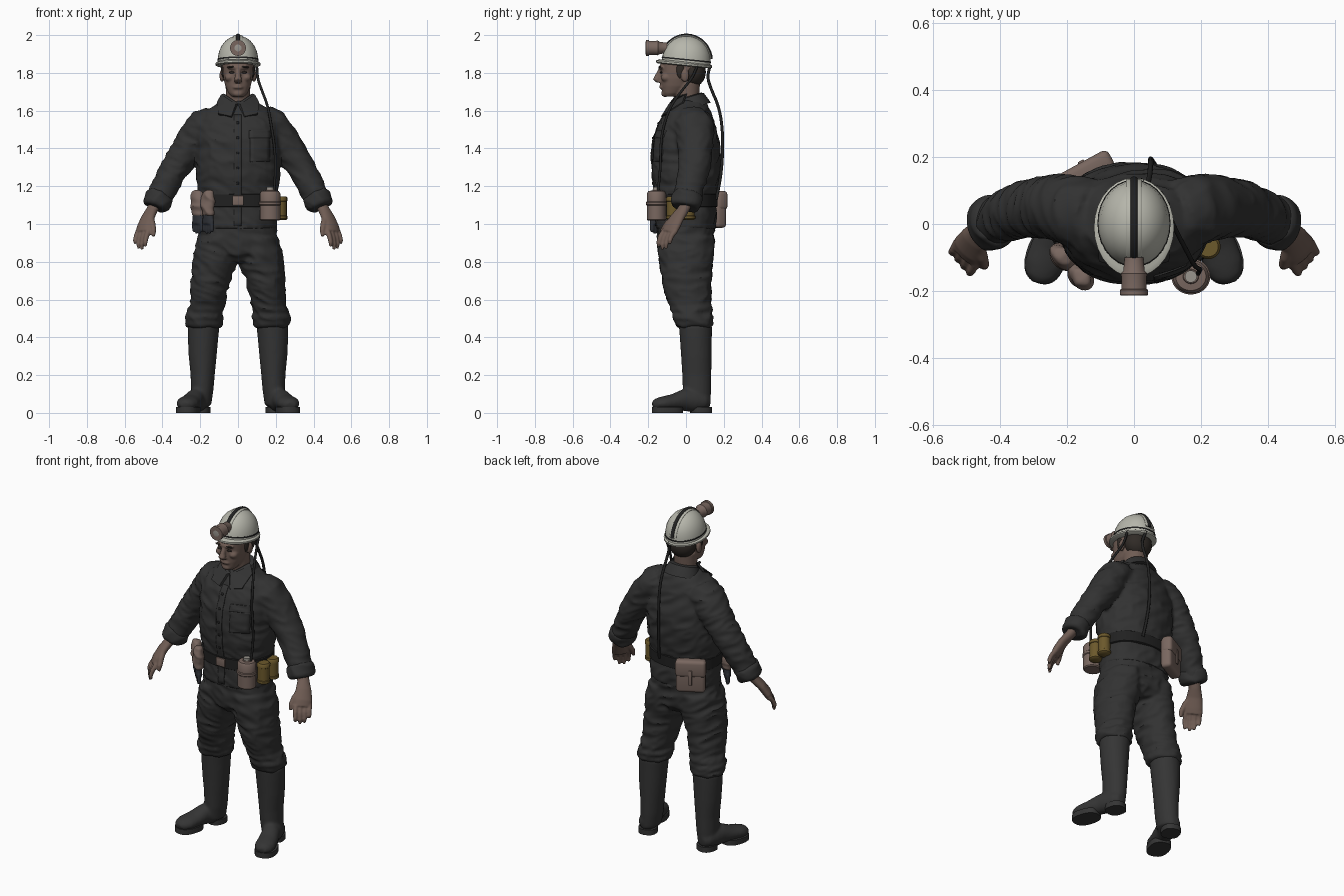
import bpy, bmesh, math
from mathutils import Vector as V, Matrix as M, noise
from mathutils.bvhtree import BVHTree

X, Y, Z = V((1, 0, 0)), V((0, 1, 0)), V((0, 0, 1))

def mat(name, *c):
    m = bpy.data.materials.new(name)
    m.diffuse_color = (*c, 1)
    return m

CLOTH = mat("dark_cloth", .032, .032, .032)
BOOT = mat("boot_rubber", .035, .035, .035)
SKIN = mat("skin", .16, .108, .088)
SHELL = mat("helmet_white", .47, .47, .41)
HAIR = mat("dark_hair", .03, .024, .02)
TAN = mat("brown_leather", .19, .135, .115)
BRASS = mat("old_brass", .15, .10, .025)
BLACK = mat("black_cable", .015, .015, .015)
GLOVE = mat("glove_grey", .028, .031, .038)
LENS = mat("lamp_glass", .32, .30, .27)

def loft(bm, rings, p=2.0, ref=X, flat=False, n=28):
    """Skin of superellipse rings (x, y, z, half width, half depth)."""
    pts, prev = [V(r[:3]) for r in rings], None
    pw = lambda w: math.copysign(abs(w) ** (2 / p), w)
    for i, r in enumerate(rings):
        t = Z if flat else (pts[min(i + 1, len(pts) - 1)] - pts[max(i - 1, 0)]).normalized()
        u = (ref - t * ref.dot(t)).normalized()
        v = t.cross(u)
        row = [bm.verts.new(pts[i] + u * r[3] * pw(math.cos(k * math.tau / n))
                            + v * r[4] * pw(math.sin(k * math.tau / n))) for k in range(n)]
        if prev:
            for k in range(n):
                bm.faces.new((prev[k], prev[(k + 1) % n], row[(k + 1) % n], row[k]))
        if i in (0, len(rings) - 1):
            bm.faces.new(row)
        prev = row

def ball(bm, c, r):
    bmesh.ops.create_uvsphere(bm, u_segments=24, v_segments=14, radius=1,
                              matrix=M.Translation(c) @ M.Diagonal((*r, 1)))

def box(bm, c, s, rz=0, bevel=0.0):
    g = bmesh.ops.create_cube(bm, size=1, matrix=M.Translation(c) @ M.Rotation(rz, 4, 'Z') @ M.Diagonal((*s, 1)))
    if bevel:
        es = list({e for v in g['verts'] for e in v.link_edges})
        bmesh.ops.bevel(bm, geom=es, offset=bevel, segments=3, affect='EDGES', profile=.5)

def mirror(bm):
    g = bmesh.ops.duplicate(bm, geom=bm.verts[:] + bm.edges[:] + bm.faces[:])['geom']
    for v in g:
        if isinstance(v, bmesh.types.BMVert):
            v.co.x *= -1

def finish(name, bm, m, remesh=0, folds=0.0, both=False, xf=None):
    if xf:
        bm.transform(xf)
    bmesh.ops.recalc_face_normals(bm, faces=bm.faces[:])
    me = bpy.data.meshes.new(name)
    bm.to_mesh(me)
    bm.free()
    ob = bpy.data.objects.new(name, me)
    bpy.context.collection.objects.link(ob)
    if remesh:  # fuse overlapping volumes into one skin
        r = ob.modifiers.new("fuse", 'REMESH')
        r.mode, r.voxel_size = 'VOXEL', remesh
        s = ob.modifiers.new("soften", 'SMOOTH')
        s.factor, s.iterations = .5, 4
        dg = bpy.context.evaluated_depsgraph_get()
        me = bpy.data.meshes.new_from_object(ob.evaluated_get(dg))
        ob.modifiers.clear()
        ob.data = me
    if folds:  # cloth creases
        mv = [(v.co.copy(), v.normal.copy()) for v in me.vertices]
        for v, (c, nn) in zip(me.vertices, mv):
            a = noise.noise(V((c.x * 9, c.y * 9, c.z * 20 + c.x * 8)))
            v.co = c + nn * folds * (1 - 3 * abs(a))
    me.materials.clear()
    me.materials.append(m)
    me.shade_smooth()
    me.set_sharp_from_angle(angle=math.radians(42))
    if both:
        me2 = me.copy()
        me2.transform(M.Diagonal((-1, 1, 1, 1)))
        me2.flip_normals()
        bpy.context.collection.objects.link(bpy.data.objects.new(name + "_mirrored", me2))
    return ob

def part(name, m, rings, p=2.0, ref=X, flat=False, **kw):
    bm = bmesh.new()
    loft(bm, rings, p, ref, flat)
    return finish(name, bm, m, **kw)

def cable(name, pts, r, m=BLACK):
    cu = bpy.data.curves.new(name, 'CURVE')
    cu.dimensions, cu.bevel_depth, cu.bevel_resolution = '3D', r, 3
    s = cu.splines.new('NURBS')
    s.points.add(len(pts) - 1)
    for q, c in zip(s.points, pts):
        q.co = (*c, 1)
    s.use_endpoint_u, s.order_u, s.resolution_u = True, 3, 8
    cu.materials.append(m)
    bpy.context.collection.objects.link(bpy.data.objects.new(name, cu))

# Jacket: torso and sleeves fused
bm = bmesh.new()
loft(bm, [(.13, .03, 1.545, .10, .085), (.18, .04, 1.52, .105, .092), (.225, .05, 1.46, .098, .088),
          (.275, .05, 1.385, .09, .082), (.325, .045, 1.31, .083, .077), (.37, .03, 1.23, .077, .071),
          (.41, .012, 1.155, .073, .067), (.43, 0, 1.11, .07, .064)], ref=Y)
mirror(bm)
loft(bm, [(0, 0, .975, .203, .157), (0, 0, 1.05, .207, .16), (0, 0, 1.12, .202, .156), (0, 0, 1.16, .207, .159),
          (0, 0, 1.25, .22, .175), (0, .002, 1.35, .222, .182), (0, .002, 1.45, .222, .172),
          (0, .005, 1.53, .215, .146), (0, .01, 1.58, .19, .124), (0, .015, 1.62, .14, .103),
          (0, .02, 1.65, .09, .08)], p=2.25, flat=True)
jacket = finish("jacket", bm, CLOTH, remesh=.011, folds=.005)
tree = BVHTree.FromPolygons([v.co for v in jacket.data.vertices], [list(f.vertices) for f in jacket.data.polygons])

def patch(name, m, x0, x1, z0, z1, t=.005, nx=5, nz=16):
    """Thin plate draped on the front of the jacket."""
    bm = bmesh.new()
    g = []
    for j in range(nz + 1):
        for i in range(nx + 1):
            x, z = x0 + (x1 - x0) * i / nx, z0 + (z1 - z0) * j / nz
            hit = tree.ray_cast(V((x, -1, z)), Y)[0]
            g.append(bm.verts.new((x, (hit.y if hit else -.12) - t, z)))
    for j in range(nz):
        for i in range(nx):
            k = j * (nx + 1) + i
            bm.faces.new((g[k], g[k + 1], g[k + nx + 2], g[k + nx + 1]))
    ob = finish(name, bm, m)
    ob.modifiers.new("thick", 'SOLIDIFY').thickness = .007

patch("jacket_placket", CLOTH, -.022, .018, .99, 1.58, nz=30)
patch("chest_pocket_flap", CLOTH, .06, .175, 1.455, 1.495)
patch("chest_pocket", CLOTH, .065, .17, 1.33, 1.455, t=.002)
for i in range(5):
    patch("jacket_button", BLACK, -.008, .004, 1.21 + i * .08, 1.222 + i * .08, t=.008, nx=2, nz=2)

# Cuffs and collar
part("rolled_cuff", CLOTH, [(.408, .013, 1.158, .07, .063), (.412, .011, 1.15, .079, .072), (.424, .004, 1.125, .082, .074),
     (.436, -.002, 1.1, .08, .072), (.441, -.005, 1.088, .068, .06)], ref=Y, both=True, remesh=.008, folds=.004)
part("collar_stand", CLOTH, [(0, .03, 1.615, .108, .095), (0, .03, 1.645, .098, .085), (0, .03, 1.675, .083, .073),
     (0, .03, 1.68, .07, .06)], flat=True, xf=M.Translation((0, .03, 1.65)) @ M.Rotation(.28, 4, 'X') @ M.Translation((0, -.03, -1.65)))
bm = bmesh.new()
bm.faces.new([bm.verts.new(c) for c in ((.012, -.092, 1.635), (.035, -.132, 1.57), (.105, -.112, 1.585),
                                        (.112, -.02, 1.645), (.09, -.005, 1.685), (.06, -.06, 1.665))])
bmesh.ops.triangulate(bm, faces=bm.faces[:])
bmesh.ops.solidify(bm, geom=bm.faces[:], thickness=.012)
finish("collar_flap", bm, CLOTH, both=True)

# Trousers: legs and seat fused
bm = bmesh.new()
loft(bm, [(.105, 0, .93, .105, .147), (.115, 0, .85, .118, .145), (.125, 0, .78, .115, .138), (.145, .004, .7, .104, .13),
          (.155, .013, .62, .094, .12), (.162, .025, .565, .09, .108), (.17, .03, .545, .098, .112), (.174, .033, .528, .09, .1),
          (.178, .036, .505, .105, .108), (.18, .04, .488, .092, .096), (.18, .042, .472, .1, .1),
          (.18, .045, .452, .086, .09)], flat=True)
mirror(bm)
loft(bm, [(0, 0, 1.02, .2, .15), (0, 0, .9, .207, .15), (0, 0, .84, .2, .143), (0, 0, .8, .13, .1)], p=2.2, flat=True)
finish("trousers", bm, CLOTH, remesh=.01, folds=.006)

# Boots
bm = bmesh.new()
loft(bm, [(.182, .05, .465, .085, .088), (.185, .052, .40, .081, .085), (.187, .055, .3, .074, .081),
          (.187, .057, .2, .064, .077), (.19, .058, .12, .06, .075), (.195, .06, .04, .053, .07)], flat=True)
loft(bm, [(.19, .125, .055, .03, .032), (.197, .095, .06, .052, .048), (.212, .04, .065, .055, .062),
          (.23, -.01, .068, .052, .058), (.252, -.07, .056, .057, .043), (.268, -.12, .05, .06, .038),
          (.278, -.155, .045, .048, .032), (.282, -.176, .04, .025, .02)])
finish("boot", bm, BOOT, remesh=.009, both=True)
for nm, c, r in (("boot_sole", (.263, -.098), (.061, .083)), ("boot_heel", (.2, .08), (.053, .057))):
    part(nm, BOOT, [(0, 0, z, *r) for z in (0, .032)], p=2.4, flat=True, both=True,
         xf=M.Translation((*c, 0)) @ M.Rotation(.285, 4, 'Z'))

# Hands: palm, fingers and thumb fused
bm = bmesh.new()
side = V((.63, .72, 0)).normalized()
loft(bm, [(.43, .005, 1.12, .038, .03), (.455, -.015, 1.075, .034, .027), (.477, -.045, 1.035, .045, .026),
          (.495, -.075, .985, .053, .026), (.503, -.09, .955, .05, .021)], ref=side, n=20)
for k in range(4):
    d = side * (k - 1.5) * .027
    ln = (.085, .1, .095, .07)[k]
    a = V((.5, -.085, .965)) + d
    path = [a, a + V((.012, -.022, -.4 * ln)), a + V((.018, -.03, -.75 * ln)), a + V((.016, -.03, -ln))]
    loft(bm, [(*q, r, r) for q, r in zip(path, (.0145, .0135, .012, .008))], ref=X, n=12)
loft(bm, [(.465, -.055, 1.04, .018, .018), (.453, -.1, 1.0, .017, .017), (.447, -.122, .965, .015, .015),
          (.448, -.13, .935, .009, .009)], ref=X, n=12)
finish("hand", bm, SKIN, remesh=.005, both=True)

# Head and neck
bm = bmesh.new()
for s in (-1, 1):
    ball(bm, (s * .086, -.005, 1.785), (.012, .022, .034))
    ball(bm, (s * .045, -.105, 1.775), (.026, .028, .022))
for c, r in (((0, -.01, 1.85), (.085, .115, .1)), ((0, -.128, 1.828), (.058, .018, .013)),
             ((0, -.13, 1.723), (.027, .013, .008)), ((0, -.128, 1.735), (.02, .012, .009)), ((0, -.11, 1.69), (.03, .022, .018))):
    ball(bm, c, r)
loft(bm, [(0, -.085, 1.675, .035, .03), (0, -.075, 1.692, .05, .05), (0, -.055, 1.73, .067, .076), (0, -.045, 1.77, .077, .088),
          (0, -.04, 1.81, .081, .094), (0, -.035, 1.86, .083, .102)], p=2.3, flat=True)
loft(bm, [(0, .015, 1.57, .07, .065), (0, .005, 1.66, .064, .063), (0, 0, 1.75, .066, .075)], flat=True)
loft(bm, [(0, -.13, 1.825, .013, .014), (0, -.148, 1.785, .015, .018), (0, -.155, 1.765, .022, .022),
          (0, -.142, 1.749, .018, .014)], flat=True, n=14)
finish("head", bm, SKIN, remesh=.0055)
bm = bmesh.new()
for s in (-1, 1):
    ball(bm, (s * .033, -.131, 1.803), (.015, .006, .006))
    ball(bm, (s * .036, -.138, 1.831), (.022, .008, .005))
finish("eyes_and_brows", bm, HAIR)
bm = bmesh.new()
ball(bm, (0, .035, 1.805), (.083, .07, .08))
for s in (-1, 1):
    ball(bm, (s * .075, -.03, 1.82), (.014, .022, .05))
finish("hair", bm, HAIR)

# Helmet, tilted slightly back
TILT = M.Translation((0, 0, 1.85)) @ M.Rotation(-.1, 4, 'X') @ M.Translation((0, 0, -1.85))
part("helmet_dome", SHELL, [(0, 0, z, a, b) for z, a, b in ((1.845, .109, .131), (1.88, .107, .128), (1.915, .1, .12),
     (1.945, .086, .104), (1.97, .066, .081), (1.985, .045, .056), (1.994, .022, .028), (1.996, .006, .008))], flat=True, xf=TILT)
part("helmet_brim", SHELL, [(0, -.01, z, a, b) for z, a, b in ((1.836, .112, .14), (1.841, .12, .149), (1.85, .12, .149),
     (1.858, .108, .134))], flat=True, xf=TILT)
part("helmet_band", BLACK, [(0, 0, z, a, b) for z, a, b in ((1.866, .1095, .131), (1.874, .1095, .131))], flat=True, xf=TILT)
arc = [math.radians(a) for a in range(12, 171, 8)]
for nm, m, w, h, o in (("helmet_ridge", SHELL, .024, .006, 0), ("helmet_cable", BLACK, .011, .007, .005)):
    part(nm, m, [(0, .13 * math.cos(a) + o * math.cos(a), 1.858 + (.138 + o) * math.sin(a), w, h) for a in arc], xf=TILT)

# Head lamp
part("lamp_body", TAN, [(0, y, 1.932, r, r) for y, r in ((-.10, .028), (-.14, .032), (-.148, .039), (-.17, .037), (-.195, .038),
     (-.197, .042), (-.213, .042), (-.214, .034), (-.208, .032))])
part("lamp_lens", LENS, [(0, y, 1.932, r, r) for y, r in ((-.205, .031), (-.212, .029), (-.2145, .014))])

# Cables
cable("rear_cable", [(.02, .13, 1.84), (.035, .11, 1.79), (.045, .13, 1.72), (.05, .175, 1.62), (.05, .194, 1.5),
                     (.05, .194, 1.35), (.06, .18, 1.22), (.07, .16, 1.13)], .008)
cable("side_cable", [(.1, .06, 1.84), (.1, .04, 1.78), (.125, -.02, 1.71), (.16, -.085, 1.62), (.18, -.125, 1.5),
                     (.195, -.135, 1.4), (.2, -.135, 1.28), (.19, -.15, 1.16)], .007)

# Belt with buckle
part("belt", BLACK, [(0, 0, 1.09, .208, .162), (0, 0, 1.093, .212, .166), (0, 0, 1.155, .212, .166), (0, 0, 1.158, .208, .162)],
     p=2.25, flat=True)
bm = bmesh.new()
box(bm, (0, -.168, 1.125), (.06, .012, .05), bevel=.004)
finish("belt_buckle", bm, TAN)

# Canister and brass cylinders on the belt
C = (.17, -.157)
part("canister", TAN, [(*C, z, r * 1.08, r) for z, r in ((1.018, .044), (1.024, .05), (1.098, .05), (1.102, .054), (1.115, .054),
     (1.119, .05), (1.162, .05), (1.175, .042), (1.177, .022), (1.182, .02))], flat=True)
part("canister_cap", LENS, [(*C, z, .018, .018) for z in (1.18, 1.196)], flat=True)
for y, x in ((-.068, .222), (.012, .226)):
    part("brass_cylinder", BRASS, [(x, y, z, r, r) for z, r in ((1.022, .03), (1.028, .037), (1.042, .037), (1.044, .034), (1.12, .034),
         (1.122, .037), (1.138, .037), (1.146, .03))], flat=True)

# Rear pouch with flap and strap
R = math.atan2(.48, .88)
def on_pouch(u, out, z):
    return (-.14 + .88 * u - .48 * out, .152 + .48 * u + .88 * out, z)
for nm, m, cu, s in (("pouch", TAN, (0, 0, 1.075), (.165, .062, .19), ), ("pouch_flap", TAN, (0, .006, 1.125), (.172, .062, .1)),
                     ("pouch_strap", TAN, (0, .038, 1.075), (.02, .008, .09))):
    bm = bmesh.new()
    box(bm, on_pouch(*cu), s, R, bevel=min(s) * .3)
    finish(nm, bm, m)

# Work gloves hanging from the belt
for i, (x, y) in enumerate(((-.212, -.098), (-.158, -.158))):
    d = V((.68, -.73, 0))
    part("glove_cuff", TAN, [(x, y, 1.175, .03, .018), (x - .003, y, 1.15, .04, .027), (x, y, 1.09, .043, .03),
         (x, y, 1.055, .036, .024), (x, y, 1.045, .03, .018)], ref=d, flat=True, remesh=.006, folds=.006)
    bm = bmesh.new()
    loft(bm, [(x, y, 1.06, .033, .021), (x, y, 1.0, .04, .02)], ref=d, flat=True)
    for k in range(4):
        q = V((x, y, 0)) + d * (k - 1.5) * .02
        loft(bm, [(q.x, q.y, 1.02, .011, .012), (q.x, q.y, .97, .011, .012), (q.x, q.y, .945 + .008 * abs(k - 1.5), .007, .008)], flat=True, n=10)
    finish("glove_fingers", bm, GLOVE, remesh=.005)
